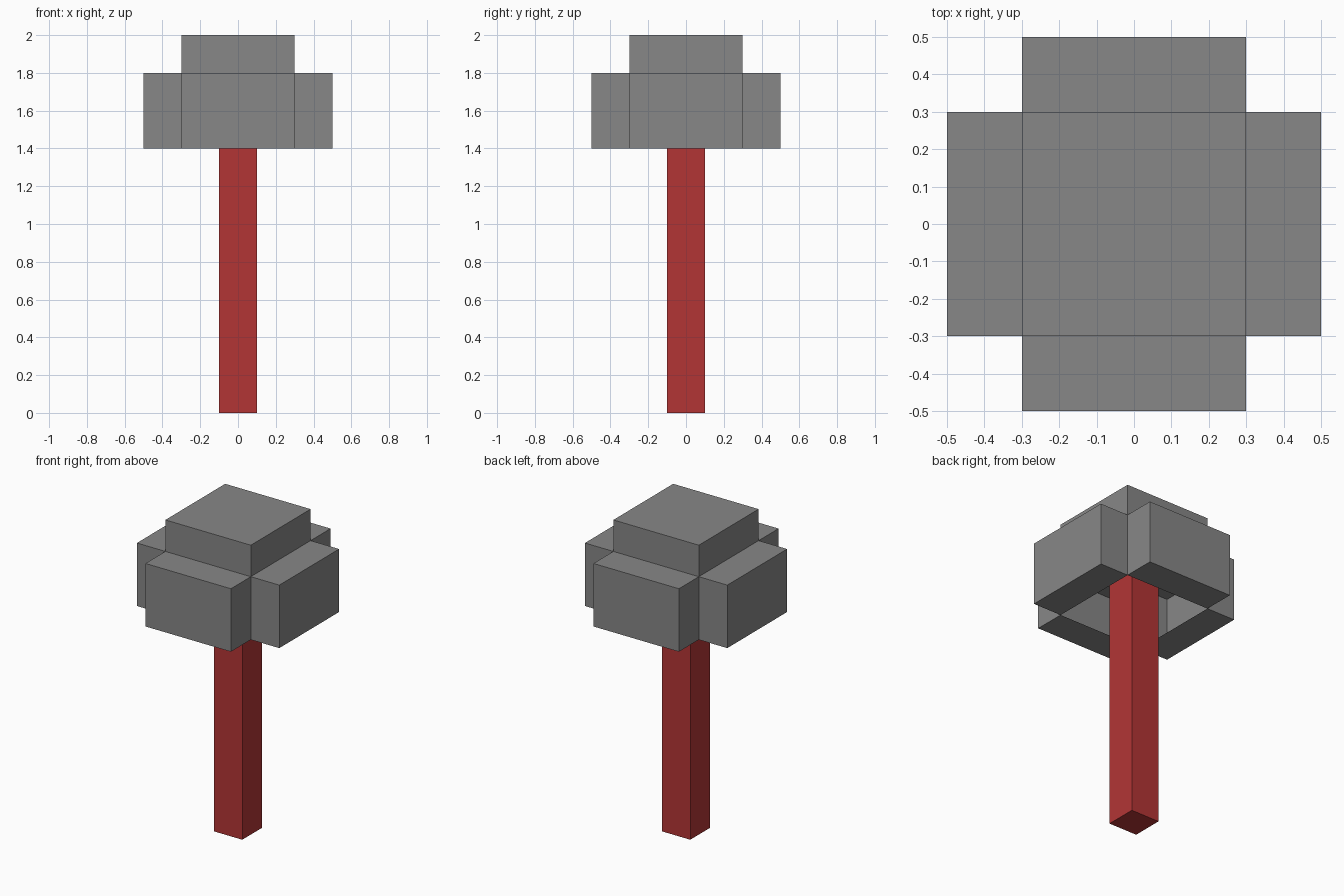
import bpy
import bmesh
from mathutils import Matrix, Vector

cube = bpy.data.objects.get("Cube")
if cube:
    bpy.data.objects.remove(cube, do_unlink=True)


def material(name, color):
    mat = bpy.data.materials.new(name)
    mat.use_nodes = True
    mat.diffuse_color = color
    mat.node_tree.nodes["Principled BSDF"].inputs["Base Color"].default_value = color
    return mat


def add_box(bm, size, bottom):
    """Box of the given size, centred in x and y, standing at height bottom."""
    place = Matrix.Translation((0, 0, bottom + size[2] / 2))
    bmesh.ops.create_cube(bm, size=1, matrix=place @ Matrix.Diagonal((*size, 1)))
    bm.normal_update()


def finish(bm, name, mat):
    mesh = bpy.data.meshes.new(name)
    bm.to_mesh(mesh)
    bm.free()
    mesh.materials.append(mat)
    bpy.context.collection.objects.link(bpy.data.objects.new(name, mesh))


grey = material("stone grey", (0.245, 0.245, 0.245, 1))
red = material("handle red", (0.45, 0.036, 0.036, 1))

# Square handle, reaching up into the hollow head
bm = bmesh.new()
add_box(bm, (0.2, 0.2, 1.8), 0)
finish(bm, "handle", red)

# Head: a core open underneath, with four sides and the top pushed outward
bm = bmesh.new()
add_box(bm, (0.6, 0.6, 0.4), 1.4)
underside = [f for f in bm.faces if f.normal.z < -0.5]
bmesh.ops.delete(bm, geom=underside, context="FACES_ONLY")
for face in list(bm.faces):
    step = Vector(face.normal) * 0.2
    block = bmesh.ops.extrude_discrete_faces(bm, faces=[face])["faces"][0]
    bmesh.ops.translate(bm, verts=block.verts[:], vec=step)
bm.normal_update()
finish(bm, "hammer_head", grey)
